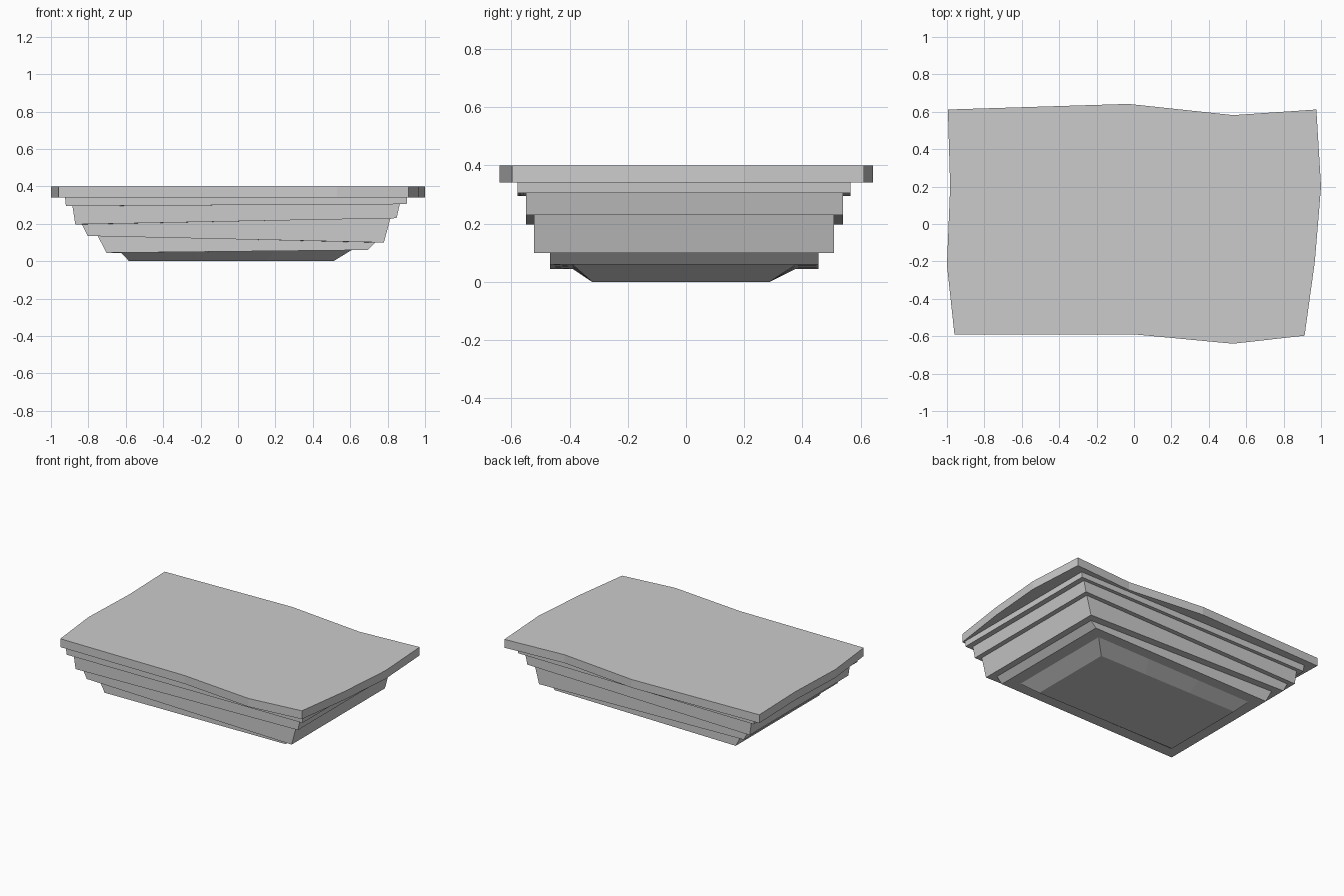
import bpy, bmesh

if "Cube" in bpy.data.objects:
    bpy.data.objects.remove(bpy.data.objects["Cube"])


def rect(xl, xr, yf, yb, zl, zr):
    """Rectangle with 3 segments per side; its height tilts from zl (left) to zr (right)."""
    corners = [(xl, yb), (xr, yb), (xr, yf), (xl, yf)]
    pts = []
    for i, (ax, ay) in enumerate(corners):
        bx, by = corners[(i + 1) % 4]
        for t in (0, 1 / 3, 2 / 3):
            x, y = ax + (bx - ax) * t, ay + (by - ay) * t
            pts.append((x, y, zl + (zr - zl) * (x - xl) / (xr - xl)))
    return pts


def skin(name, rings, cap_first=False, cap_last=False):
    """Join successive rings with quads, optionally closing the ends."""
    bm = bmesh.new()
    loops = [[bm.verts.new(p) for p in r] for r in rings]
    for a, b in zip(loops, loops[1:]):
        for i in range(len(a)):
            j = (i + 1) % len(a)
            bm.faces.new((a[i], a[j], b[j], b[i]))
    if cap_first:
        bm.faces.new(loops[0][::-1])
    if cap_last:
        bm.faces.new(loops[-1])
    me = bpy.data.meshes.new(name)
    bm.to_mesh(me)
    bm.free()
    bpy.context.collection.objects.link(bpy.data.objects.new(name, me))


# Uneven outline of the top slab, clockwise from the back left corner
outline = [(-0.995, 0.612), (-0.03, 0.642), (0.53, 0.582), (0.975, 0.612),
           (1.0, 0.2), (0.967, -0.2), (0.912, -0.597), (0.53, -0.64),
           (0.0, -0.59), (-0.96, -0.59), (-1.0, -0.22), (-0.983, 0.2)]

# Steps: left, right, front, back, left height, right height (top then bottom ring)
steps = [
    (-0.925, 0.905, -0.578, 0.565, 0.342, 0.342),
    (-0.92, 0.902, -0.578, 0.565, 0.295, 0.305),
    (-0.885, 0.865, -0.55, 0.54, 0.295, 0.305),
    (-0.87, 0.848, -0.55, 0.54, 0.197, 0.23),
    (-0.835, 0.815, -0.522, 0.508, 0.197, 0.23),
    (-0.803, 0.78, -0.522, 0.508, 0.135, 0.10),
    (-0.75, 0.735, -0.468, 0.455, 0.135, 0.10),
    (-0.703, 0.695, -0.468, 0.455, 0.045, 0.06),
    (-0.625, 0.608, -0.39, 0.378, 0.045, 0.06),
    (-0.582, 0.51, -0.322, 0.287, 0.0, 0.0),
]
rings = [rect(*s) for s in steps]

# Top slab with its underside lip
skin("top_slab", [[(x, y, 0.4) for x, y in outline],
                  [(x, y, 0.342) for x, y in outline], rings[0]], cap_first=True)

# Stepped underside narrowing to the flat foot
skin("stepped_underside", rings, cap_last=True)

# Make the faces point outwards
for ob in bpy.context.collection.objects:
    bm = bmesh.new()
    bm.from_mesh(ob.data)
    low = min(bm.faces, key=lambda f: f.calc_center_median().z)
    top = max(bm.faces, key=lambda f: f.calc_center_median().z)
    wrong = top.normal.z < 0 if ob.name == "top_slab" else low.normal.z > 0
    if wrong:
        bmesh.ops.reverse_faces(bm, faces=bm.faces[:])
    bm.to_mesh(ob.data)
    bm.free()
